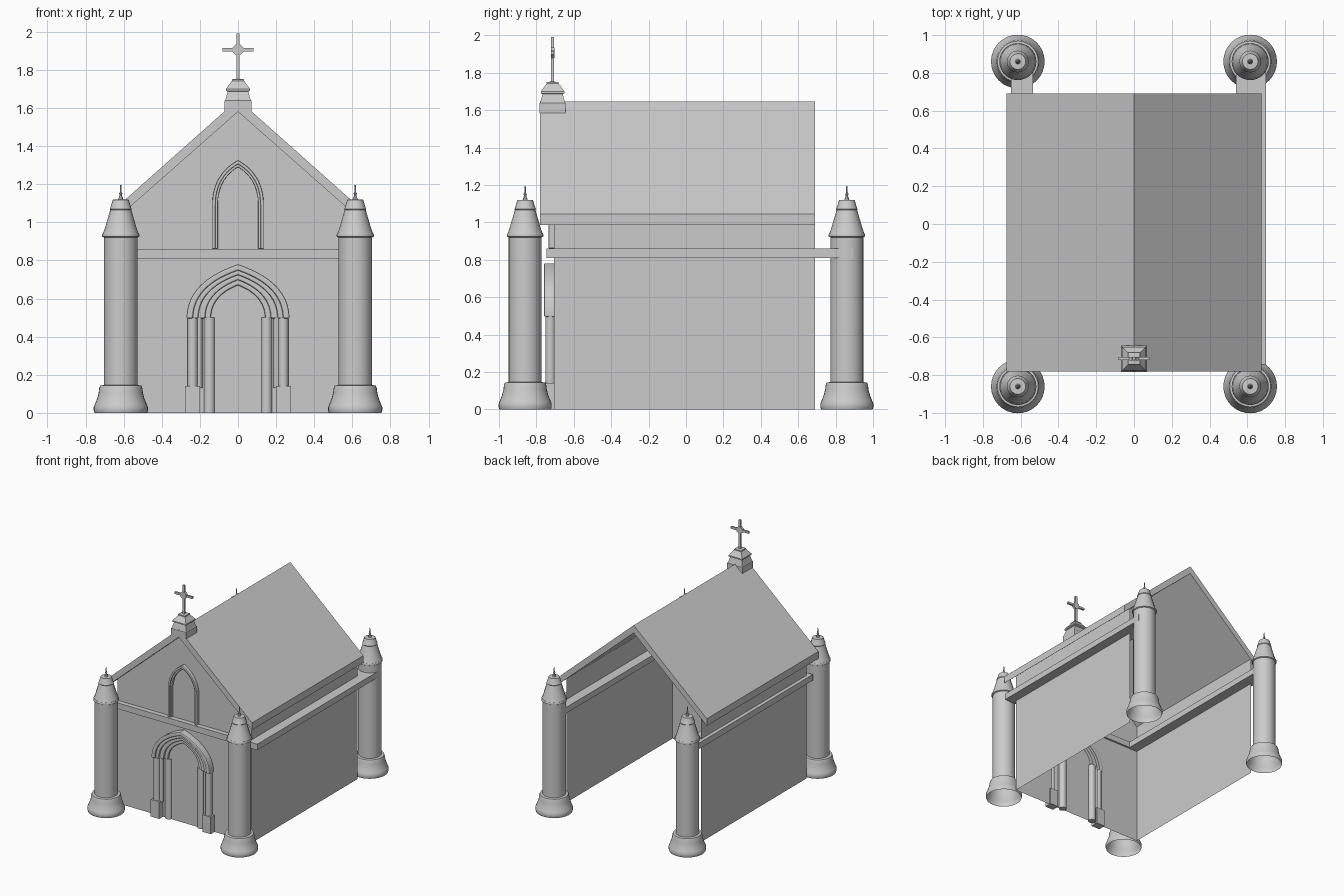
import bpy, bmesh, math

if "Cube" in bpy.data.objects:
    bpy.data.objects.remove(bpy.data.objects["Cube"])


def finish(name, bm, smooth=False):
    bmesh.ops.recalc_face_normals(bm, faces=bm.faces)
    me = bpy.data.meshes.new(name)
    bm.to_mesh(me)
    bm.free()
    ob = bpy.data.objects.new(name, me)
    bpy.context.collection.objects.link(ob)
    if smooth:
        bpy.ops.object.select_all(action='DESELECT')
        ob.select_set(True)
        bpy.context.view_layer.objects.active = ob
        bpy.ops.object.shade_smooth_by_angle(angle=math.radians(35))
    return ob


def prism(name, pts, y0, y1=None, bevel=0):
    """Outline in x,z extruded along y (flat sheet when y1 is None)."""
    bm = bmesh.new()
    f = bm.faces.new([bm.verts.new((x, y0, z)) for x, z in pts])
    if y1 is not None:
        r = bmesh.ops.extrude_face_region(bm, geom=[f], use_keep_orig=True)
        for v in r['geom']:
            if isinstance(v, bmesh.types.BMVert):
                v.co.y = y1
    ob = finish(name, bm)
    if bevel:
        m = ob.modifiers.new("rounding", 'BEVEL')
        m.width, m.segments = bevel, 2
        m.limit_method, m.angle_limit = 'ANGLE', math.radians(50)
    return ob


def box(name, x0, x1, y0, y1, z0, z1):
    return prism(name, [(x0, z0), (x1, z0), (x1, z1), (x0, z1)], y0, y1)


def lathe(name, profile, cx, cy, n=32, turn=0, cap=True):
    bm = bmesh.new()
    rings = []
    for r, z in profile:
        rings.append([bm.verts.new((cx + r * math.cos(turn + i * math.tau / n),
                                    cy + r * math.sin(turn + i * math.tau / n), z))
                      for i in range(n)])
    for a, b in zip(rings, rings[1:]):
        for i in range(n):
            j = (i + 1) % n
            bm.faces.new((a[i], a[j], b[j], b[i]))
    bm.faces.new(rings[-1])
    if cap:
        bm.faces.new(rings[0])
    return finish(name, bm, n > 8)


def half_arch(w, h, spring, foot, n=14):
    """Right half of a pointed arch, foot to peak."""
    pts = [(w, foot)] if foot < spring else []
    for i in range(n + 1):
        t = i / n
        pts.append((w * ((1 - t) ** 2 + 2 * t * (1 - t)),
                    spring + h * (2 * t * (1 - t) * 0.68 + t * t)))
    return pts


def arch_band(name, w0, h0, w1, h1, spring, foot, y0, y1, bevel):
    out, inn = half_arch(w0, h0, spring, foot), half_arch(w1, h1, spring, foot)
    full = lambda p: p + [(-x, z) for x, z in reversed(p[:-1])]
    return prism(name, full(out) + full(inn)[::-1], y0, y1, bevel)


# Walls: thin sheets, open at the back and bottom
W, FRONT, BACK = 0.62, -0.705, 0.69
prism("front_wall", [(-W, 0), (W, 0), (W, 1.04), (0, 1.59), (-W, 1.04)], FRONT)
for s, side in ((-1, "left"), (1, "right")):
    bm = bmesh.new()
    bm.faces.new([bm.verts.new((s * W, y, z)) for y, z in
                  ((FRONT, 0), (BACK, 0), (BACK, 1.04), (FRONT, 1.04))])
    finish(side + "_wall", bm)

# Gabled roof
prism("roof", [(-0.675, 1.045), (0, 1.645), (0.675, 1.045),
               (0.675, 0.985), (0, 1.58), (-0.675, 0.985)], -0.78, BACK)

# Horizontal bands
box("front_band", -0.56, 0.56, -0.745, -0.69, 0.81, 0.86)
box("left_band", -0.65, -0.535, -0.745, 0.89, 0.81, 0.86)
box("right_band", 0.54, 0.70, -0.745, 0.89, 0.81, 0.86)

# Corner towers with conical caps and finials
tower = [(0.138, 0), (0.142, 0.012), (0.142, 0.03), (0.136, 0.045), (0.124, 0.075),
         (0.116, 0.105), (0.113, 0.13), (0.108, 0.143), (0.088, 0.146), (0.088, 0.92),
         (0.097, 0.925), (0.098, 0.933), (0.094, 0.942)]
cap = [(0.094, 0.94), (0.086, 0.96), (0.055, 1.065), (0.058, 1.07), (0.054, 1.078),
       (0.042, 1.118), (0.02, 1.12)]
spike = [(0.016, 1.115), (0.008, 1.135), (0.006, 1.145), (0.01, 1.15), (0.005, 1.156),
         (0.003, 1.195)]
for sx in (-1, 1):
    for sy in (-1, 1):
        x, y = sx * 0.615, sy * 0.86
        lathe("tower", tower, x, y, cap=False)
        lathe("tower_cap", cap, x, y, n=16)
        lathe("tower_finial", spike, x, y, n=8)

# Ridge pedestal: square stepped block
q = math.sqrt(2)
CY = -0.713
lathe("cross_pedestal", [(r * q, z) for r, z in (
    (0.07, 1.585), (0.07, 1.638), (0.066, 1.642), (0.054, 1.685), (0.063, 1.69),
    (0.063, 1.70), (0.032, 1.742), (0.032, 1.75), (0.012, 1.752))],
    0, CY, n=4, turn=math.pi / 4)

# Cross with octagonal boss
box("cross_upright", -0.009, 0.009, CY - 0.008, CY + 0.008, 1.745, 1.99)
box("cross_arm", -0.082, 0.082, CY - 0.008, CY + 0.008, 1.897, 1.914)
prism("cross_boss", [(0.03 * math.cos((i + 0.5) * math.pi / 4),
                      1.906 + 0.03 * math.sin((i + 0.5) * math.pi / 4))
                     for i in range(8)], CY - 0.01, CY + 0.01)

# Doorway: stepped pointed mouldings
for w0, h0, w1, h1, y in ((0.27, 0.285, 0.236, 0.252, -0.76),
                          (0.238, 0.254, 0.208, 0.228, -0.75),
                          (0.21, 0.23, 0.172, 0.202, -0.737),
                          (0.174, 0.204, 0.142, 0.175, -0.724)):
    arch_band("door_moulding", w0, h0, w1, h1, 0.495, 0.495, y, -0.70, 0.008)

# Door side columns, plinths and inner jambs
for s in (-1, 1):
    lathe("door_column", [(0.027, 0.13), (0.027, 0.50)], s * 0.238, -0.725, n=16)
    lathe("door_inner_column", [(0.018, 0.13), (0.018, 0.50)], s * 0.205, -0.718, n=12)
    x = s * 0.238
    box("door_plinth", x - 0.039, x + 0.039, -0.755, -0.69, 0, 0.142)
    lathe("door_jamb", [(0.03, 0), (0.03, 0.50)], s * 0.15, -0.695, n=16)

# Gable window frame
arch_band("window_frame", 0.135, 0.235, 0.118, 0.215, 1.09, 0.86, -0.735, -0.70, 0.005)
arch_band("window_inner_frame", 0.12, 0.217, 0.106, 0.20, 1.09, 0.86, -0.725, -0.70, 0.004)
